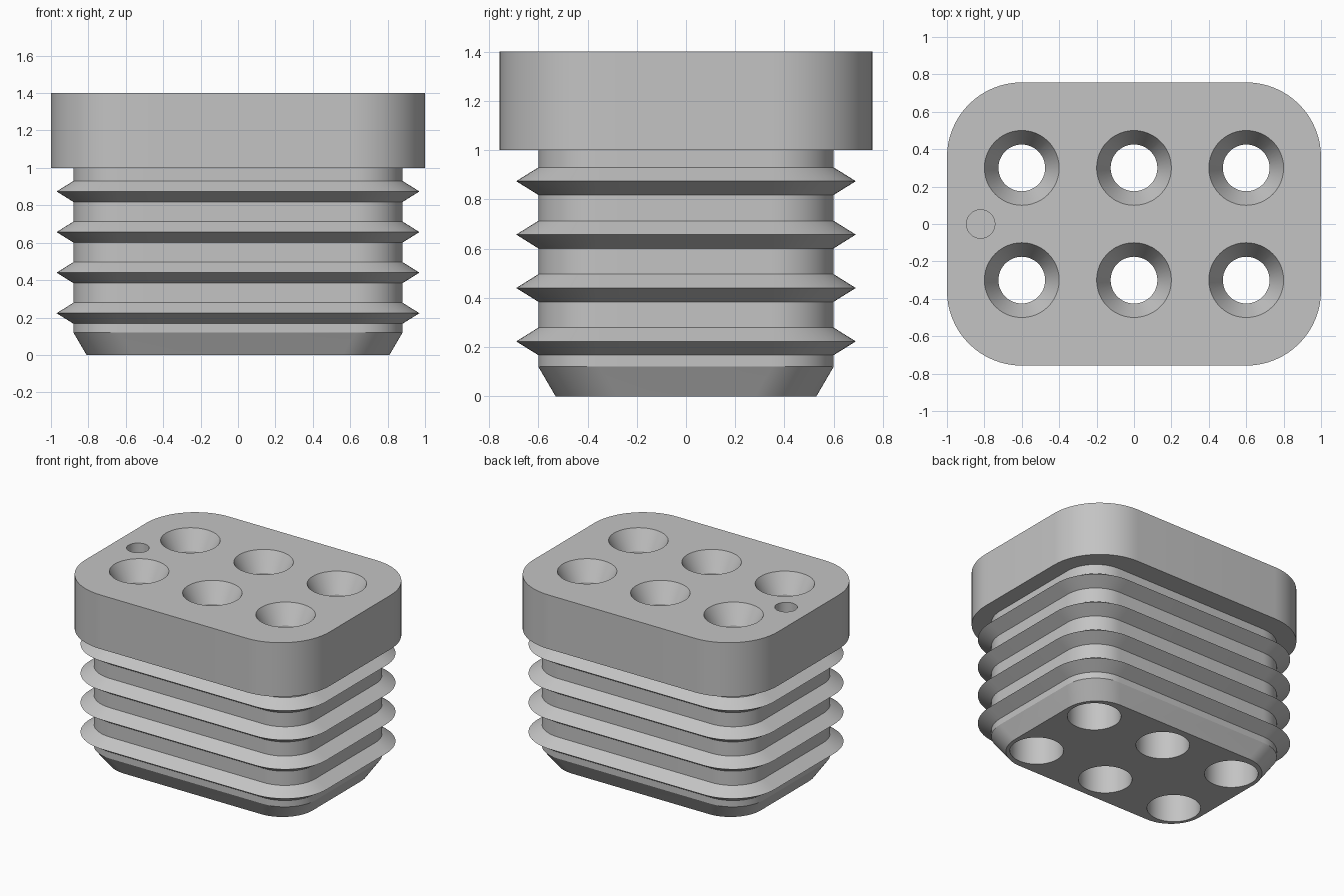
import bpy, bmesh, math

default = bpy.data.objects.get("Cube")
if default:
    bpy.data.objects.remove(default, do_unlink=True)

grey = bpy.data.materials.new("light grey plastic")
grey.use_nodes = True
colour = (0.55, 0.55, 0.55, 1)
grey.diffuse_color = colour
grey.node_tree.nodes["Principled BSDF"].inputs["Base Color"].default_value = colour


def rounded_rect(hx, hy, r, z, steps=16):
    """Loop of points around a rounded rectangle."""
    points = []
    corners = [(1, 1), (-1, 1), (-1, -1), (1, -1)]
    for i, (sx, sy) in enumerate(corners):
        for k in range(steps + 1):
            a = math.pi / 2 * (i + k / steps)
            points.append((sx * (hx - r) + r * math.cos(a),
                           sy * (hy - r) + r * math.sin(a), z))
    return points


def circle(cx, cy, r, z, steps=48):
    return [(cx + r * math.cos(math.tau * k / steps),
             cy + r * math.sin(math.tau * k / steps), z) for k in range(steps)]


def loft(bm, loops):
    """Skin stacked loops into a closed solid."""
    rings = [[bm.verts.new(p) for p in loop] for loop in loops]
    n = len(rings[0])
    for low, high in zip(rings, rings[1:]):
        for i in range(n):
            j = (i + 1) % n
            bm.faces.new((low[i], low[j], high[j], high[i]))
    bm.faces.new(rings[0][::-1])
    bm.faces.new(rings[-1])


def make_object(name, bm):
    bmesh.ops.recalc_face_normals(bm, faces=bm.faces)
    mesh = bpy.data.meshes.new(name)
    bm.to_mesh(mesh)
    bm.free()
    mesh.materials.append(grey)
    obj = bpy.data.objects.new(name, mesh)
    bpy.context.collection.objects.link(obj)
    return obj


# Ribbed plug: tapered foot, four sharp ribs, overhanging cap
HX, HY, R, RIB = 0.88, 0.60, 0.25, 0.09
loops = [rounded_rect(0.81, 0.53, R, 0), rounded_rect(HX, HY, R, 0.12)]
for i in range(4):
    z = 0.223 + 0.217 * i
    loops += [rounded_rect(HX, HY, R, z - 0.056),
              rounded_rect(HX + RIB, HY + RIB, R + RIB, z),
              rounded_rect(HX, HY, R, z + 0.056)]
loops += [rounded_rect(HX, HY, R, 1.0),
          rounded_rect(1.0, 0.757, 0.4, 1.0),
          rounded_rect(1.0, 0.757, 0.4, 1.4)]
bm = bmesh.new()
loft(bm, loops)
plug = make_object("ribbed_plug", bm)

# Cutter: six countersunk through holes and one small blind hole
hole_profile = [(0.18, -0.1), (0.18, 1.2), (0.125, 1.2),
                (0.125, 1.26), (0.2, 1.4), (0.2, 1.5)]
bm = bmesh.new()
for x in (-0.6, 0, 0.6):
    for y in (-0.3, 0.3):
        loft(bm, [circle(x, y, r, z) for r, z in hole_profile])
loft(bm, [circle(-0.82, 0, 0.076, z) for z in (1.28, 1.5)])
cutter = make_object("hole_cutter", bm)
cutter.hide_render = True

cut = plug.modifiers.new("holes", "BOOLEAN")
cut.operation = "DIFFERENCE"
cut.solver = "EXACT"
cut.object = cutter
bpy.ops.object.select_all(action="DESELECT")
plug.select_set(True)
bpy.context.view_layer.objects.active = plug
bpy.ops.object.modifier_apply(modifier=cut.name)
bpy.data.objects.remove(cutter, do_unlink=True)
bpy.ops.object.shade_smooth_by_angle(angle=math.radians(25))
